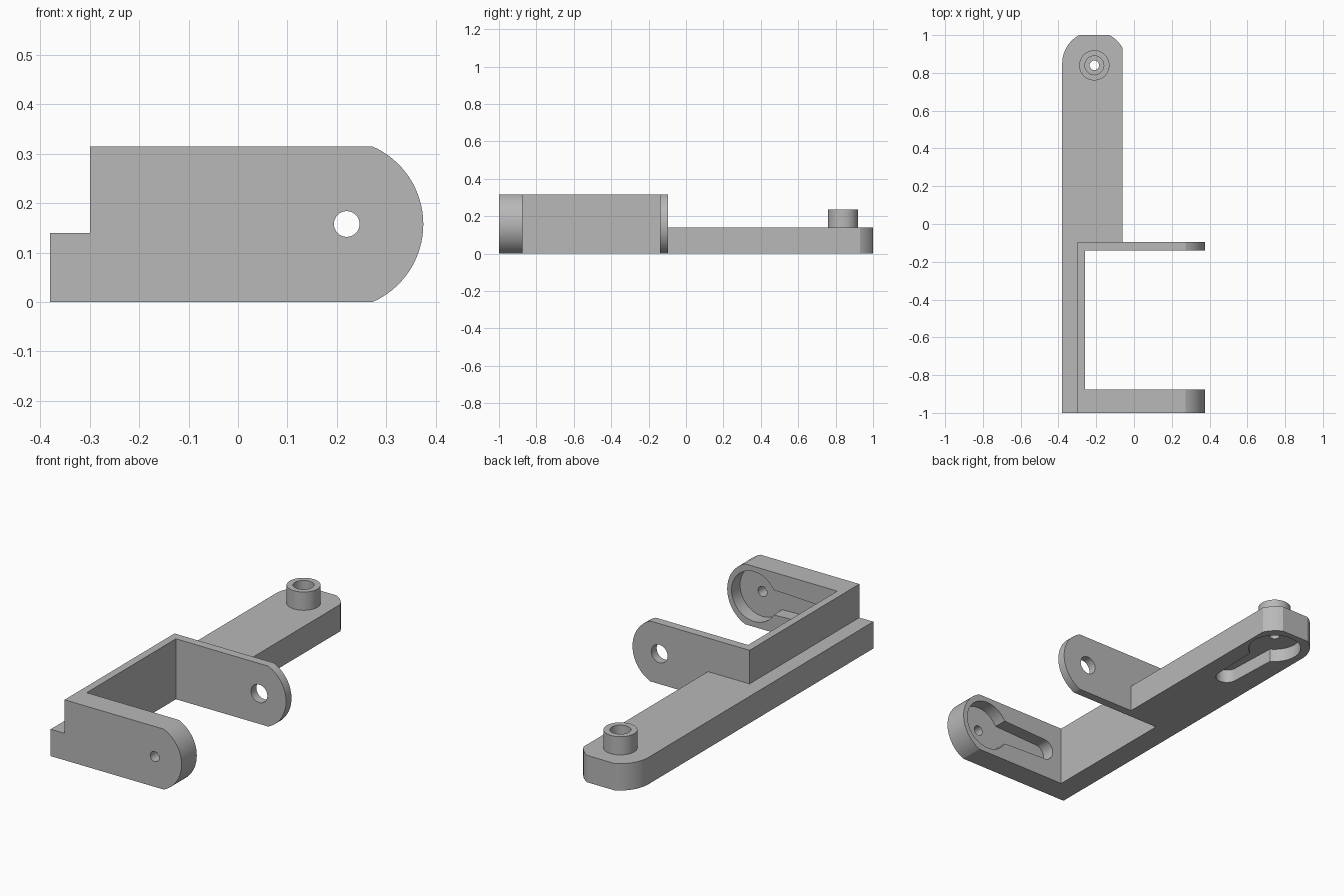
import bpy, bmesh, math

cube = bpy.data.objects.get("Cube")
if cube:
    bpy.data.objects.remove(cube, do_unlink=True)

grey = bpy.data.materials.new("plain_grey")
grey.use_nodes = True
grey.diffuse_color = (0.48, 0.48, 0.48, 1)
grey.node_tree.nodes["Principled BSDF"].inputs["Base Color"].default_value = (0.48, 0.48, 0.48, 1)


def arc(cx, cy, r, start, end, n=24):
    """Points on an arc, angles in degrees."""
    angles = [math.radians(start + (end - start) * i / n) for i in range(n + 1)]
    return [(cx + r * math.cos(a), cy + r * math.sin(a)) for a in angles]


def circle(cx, cy, r, n=48):
    return arc(cx, cy, r, 0, 360, n)[:-1]


def box(x0, x1, y0, y1):
    return [(x0, y0), (x1, y0), (x1, y1), (x0, y1)]


def prism(name, outline, lo, hi, axis="z"):
    """Extrude an outline along z (outline in x, y) or y (outline in x, z)."""
    place = (lambda u, v, w: (u, v, w)) if axis == "z" else (lambda u, v, w: (u, w, v))
    bm = bmesh.new()
    base = bm.faces.new([bm.verts.new(place(u, v, lo)) for u, v in outline])
    moved = bmesh.ops.extrude_face_region(bm, geom=[base])["geom"]
    bmesh.ops.translate(bm, vec=place(0, 0, hi - lo),
                        verts=[v for v in moved if isinstance(v, bmesh.types.BMVert)])
    bmesh.ops.recalc_face_normals(bm, faces=bm.faces)
    mesh = bpy.data.meshes.new(name)
    bm.to_mesh(mesh)
    bm.free()
    mesh.materials.append(grey)
    obj = bpy.data.objects.new(name, mesh)
    bpy.context.collection.objects.link(obj)
    return obj


def combine(target, other, operation="DIFFERENCE"):
    """Apply a boolean and discard the helper."""
    bpy.context.view_layer.objects.active = target
    mod = target.modifiers.new("combine", "BOOLEAN")
    mod.operation, mod.solver, mod.object = operation, "EXACT", other
    bpy.ops.object.modifier_apply(modifier=mod.name)
    bpy.data.objects.remove(other, do_unlink=True)


def horn(cx, cy, turn):
    """Keyhole outline: round hub with a tapered arm along the turn angle."""
    hub, tip, length = 0.13, 0.055, 0.37
    points = arc(0, 0, hub, 30, 330, 40) + arc(length, 0, tip, -90, 90, 20)
    c, s = math.cos(math.radians(turn)), math.sin(math.radians(turn))
    return [(cx + x * c - y * s, cy + x * s + y * c) for x, y in points]


# Long flat arm with a rounded end and a narrow strip beside the frame
PX, PY = -0.21, 0.84
EX, EY, ER = -0.21, 0.85, 0.17
outline = [(-0.38, -1), (-0.30, -1), (-0.30, -0.095), (-0.06, -0.095)]
outline += arc(EX, EY, ER, 28, 62, 10) + arc(EX, EY, ER, 118, 180, 16)
outline = [(x, min(y, 1)) for x, y in outline]
arm = prism("long_arm", outline, 0, 0.14)

# Hollow pivot post on the arm, and the pocket beneath it
combine(arm, prism("post", circle(PX, PY, 0.08), 0.10, 0.235), "UNION")
combine(arm, prism("post_bore", circle(PX, PY, 0.05), 0.125, 0.30))
combine(arm, prism("arm_pocket", horn(PX, PY, -90), -0.05, 0.07))
combine(arm, prism("arm_hole", circle(PX, PY, 0.025), -0.05, 0.30))

# Side wall of the frame
wall = prism("frame_wall", box(-0.30, -0.26, -0.875, -0.14), 0, 0.315)

# Two lugs with rounded ends
HX, HZ = 0.22, 0.158
lug = [(-0.30, 0.315), (-0.30, 0)] + arc(0.203, 0.1575, 0.172, -66.3, 66.3, 32)
lug = [(x, min(max(z, 0), 0.315)) for x, z in lug]
front_lug = prism("front_lug", lug, -1, -0.875, "y")
combine(front_lug, prism("lug_pocket", horn(HX, HZ, 180), -0.945, -0.8, "y"))
combine(front_lug, prism("front_hole", circle(HX, HZ, 0.026), -1.1, -0.8, "y"))
back_lug = prism("back_lug", lug, -0.14, -0.095, "y")
combine(back_lug, prism("back_hole", circle(HX, HZ, 0.047), -0.2, 0, "y"))

# Smooth the curved sides, keep the edges sharp
bpy.ops.object.select_all(action="DESELECT")
for part in (arm, wall, front_lug, back_lug):
    part.select_set(True)
bpy.context.view_layer.objects.active = arm
bpy.ops.object.shade_smooth_by_angle(angle=math.radians(25))
